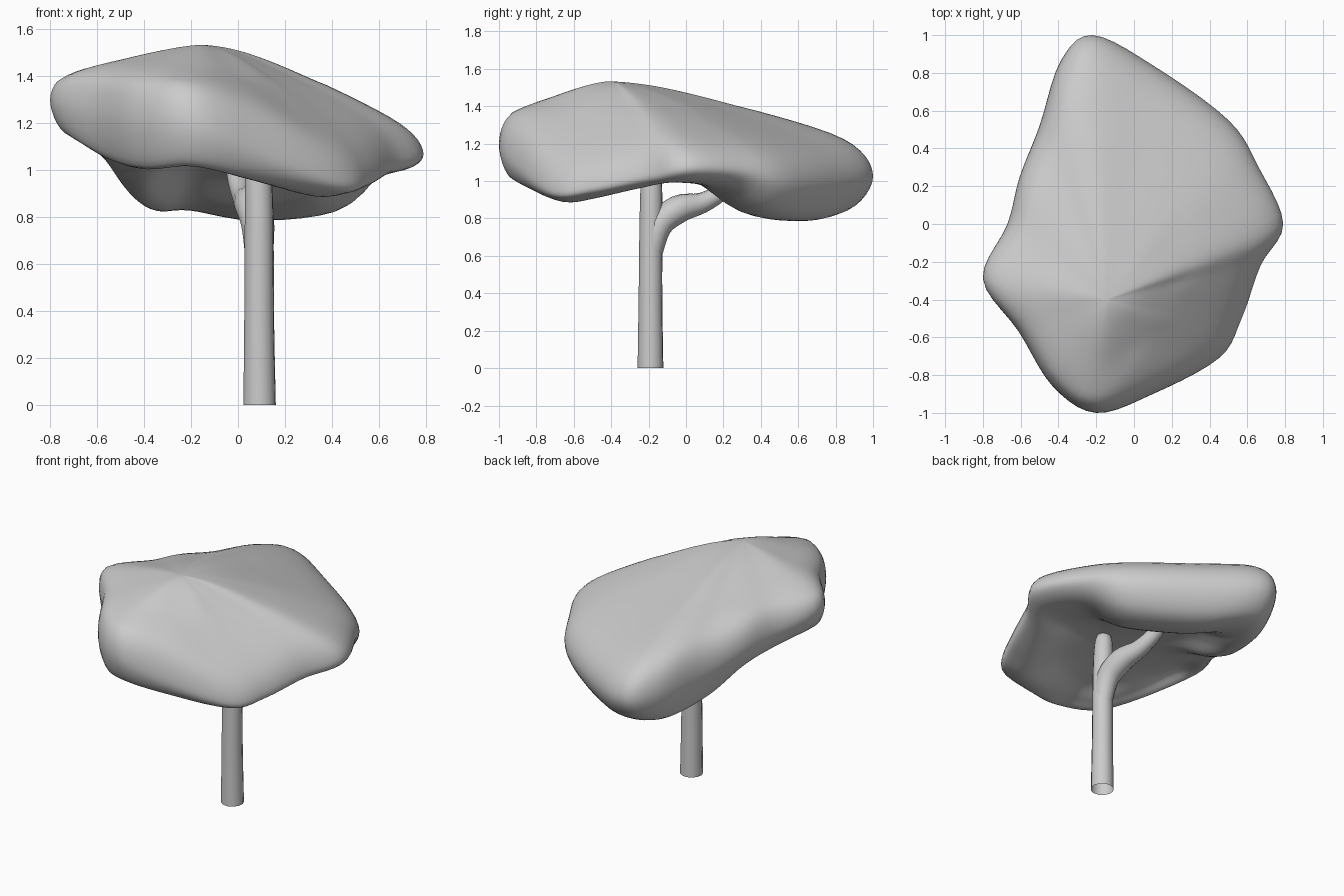
import bpy, bmesh
from mathutils import Vector

if "Cube" in bpy.data.objects:
    bpy.data.objects.remove(bpy.data.objects["Cube"])

# Canopy rim stations: x, y, upper shoulder z, rim z, lower lip z
RIM = [
    (-0.22, 1.00, 1.22, 1.03, 0.84), (0.10, 0.84, 1.19, 1.00, 0.80),
    (0.50, 0.55, 1.18, 1.00, 0.83), (0.66, 0.30, 1.20, 1.06, 0.96),
    (0.79, 0.00, 1.20, 1.07, 0.99), (0.67, -0.22, 1.19, 1.03, 0.96),
    (0.57, -0.50, 1.13, 0.97, 0.91), (0.45, -0.71, 1.12, 0.95, 0.89),
    (0.10, -0.90, 1.27, 1.08, 0.96), (-0.20, -1.00, 1.36, 1.20, 1.02),
    (-0.43, -0.86, 1.39, 1.22, 1.01), (-0.61, -0.57, 1.42, 1.25, 1.05),
    (-0.80, -0.29, 1.41, 1.30, 1.15), (-0.67, 0.00, 1.37, 1.22, 1.08),
    (-0.605, 0.25, 1.34, 1.18, 1.03), (-0.50, 0.52, 1.29, 1.10, 0.90),
    (-0.39, 0.86, 1.25, 1.05, 0.84),
]
CX, CY, TOP, UNDER = -0.14, -0.40, 1.54, 1.08


def catmull(pts, steps, closed):
    """Smooth curve through all points."""
    n = len(pts)
    get = (lambda i: pts[i % n]) if closed else (lambda i: pts[min(max(i, 0), n - 1)])
    out = []
    for i in range(n if closed else n - 1):
        a, b, c, d = (get(i + k) for k in (-1, 0, 1, 2))
        for s in range(steps):
            t = s / steps
            out.append(0.5 * (2 * b + (c - a) * t + (2 * a - 5 * b + 4 * c - d) * t ** 2
                              + (3 * b - a - 3 * c + d) * t ** 3))
    if not closed:
        out.append(pts[-1])
    return out


def section(x, y, zt, zr, zb):
    """Points from the canopy top, over the rim, to the underside centre."""
    prof = [(0, TOP), (0.2, 0.87 * TOP + 0.13 * zt), (0.5, 0.55 * TOP + 0.45 * zt),
            (0.89, zt), (1, zr), (0.91, zb + 0.01), (0.72, zb + 0.01),
            (0.48, 0.75 * UNDER + 0.25 * zb), (0.2, UNDER), (0, UNDER)]
    return [Vector((CX + (x - CX) * t, CY + (y - CY) * t, z)) for t, z in prof]


# Canopy
rings = list(zip(*[section(*r) for r in RIM]))
rings = [catmull(list(r), 5, True) for r in rings]
# Even out the small ring around the peak
for v in rings[1]:
    v.z = 0.65 * v.z + 0.35 * (TOP - 0.02)
cols = [catmull(list(c), 6, False) for c in zip(*rings)]
bm = bmesh.new()
grid = [[bm.verts.new(p) for p in c] for c in cols]
for i, a in enumerate(grid):
    b = grid[(i + 1) % len(grid)]
    for j in range(len(a) - 1):
        bm.faces.new((a[j], a[j + 1], b[j + 1], b[j]))
bmesh.ops.remove_doubles(bm, verts=bm.verts, dist=0.0005)
bmesh.ops.recalc_face_normals(bm, faces=bm.faces)
# Soften creases over the peak
crown = [v for v in bm.verts if v.co.z > 1.38]
for _ in range(25):
    bmesh.ops.smooth_vert(bm, verts=crown, factor=0.5, use_axis_z=True)
for f in bm.faces:
    f.smooth = True
mesh = bpy.data.meshes.new("canopy")
bm.to_mesh(mesh)
bm.free()
bpy.context.collection.objects.link(bpy.data.objects.new("canopy", mesh))


def tube(name, points):
    """Round tapered limb through (x, y, z, radius) points."""
    cu = bpy.data.curves.new(name, 'CURVE')
    cu.dimensions = '3D'
    cu.bevel_depth = 1.0
    cu.bevel_resolution = 4
    sp = cu.splines.new('POLY')
    pts = catmull([Vector(p) for p in points], 4, False)
    sp.points.add(len(pts) - 1)
    for sp_pt, p in zip(sp.points, pts):
        sp_pt.co = (p[0], p[1], p[2], 1)
        sp_pt.radius = p[3]
    sp.use_smooth = True
    bpy.context.collection.objects.link(bpy.data.objects.new(name, cu))


# Trunk and side branch
tube("trunk", [(0.092, -0.19, 0, 0.07), (0.09, -0.19, 0.4, 0.064),
               (0.09, -0.187, 0.8, 0.062), (0.085, -0.185, 1.02, 0.055),
               (0.08, -0.185, 1.09, 0.03)])
tube("branch", [(0.09, -0.19, 0.58, 0.055), (0.085, -0.145, 0.76, 0.07),
                (0.06, -0.04, 0.85, 0.075), (0.03, 0.09, 0.885, 0.055),
                (0.0, 0.21, 0.96, 0.045), (-0.02, 0.3, 1.08, 0.04)])
